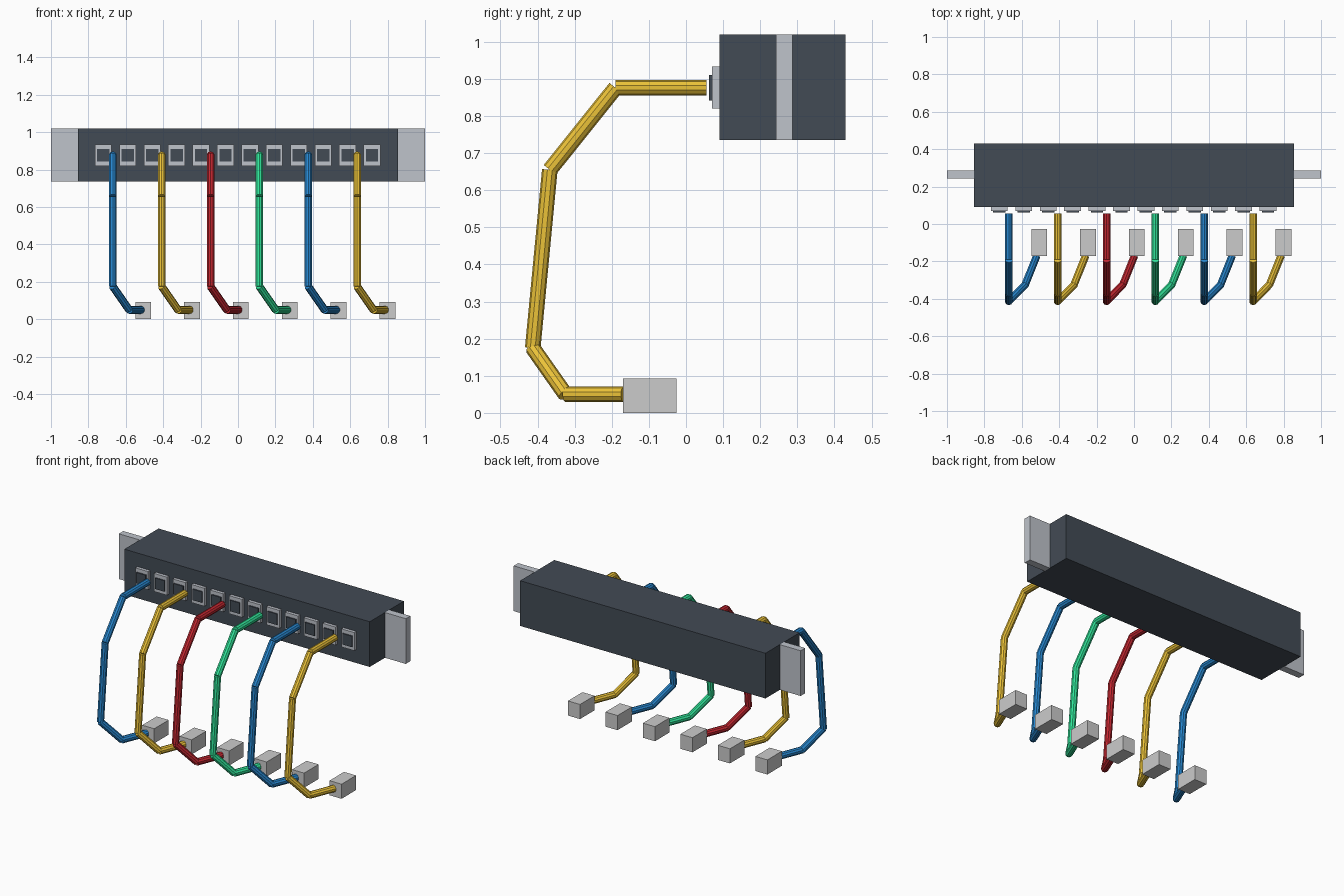
import bpy, bmesh
from mathutils import Vector, Matrix

if "Cube" in bpy.data.objects:
    bpy.data.objects.remove(bpy.data.objects["Cube"])


def material(name, rgb):
    m = bpy.data.materials.new(name)
    m.diffuse_color = (*rgb, 1)
    m.use_nodes = True
    m.node_tree.nodes["Principled BSDF"].inputs["Base Color"].default_value = m.diffuse_color
    return m


DARK = material("dark_slate", (0.055, 0.07, 0.09))
METAL = material("metal", (0.52, 0.55, 0.6))
CLEAR = material("pale_plastic", (0.65, 0.65, 0.65))
BLUE = material("blue", (0.02, 0.24, 0.62))
YELLOW = material("yellow", (0.83, 0.54, 0.04))
RED = material("red", (0.56, 0.02, 0.03))
GREEN = material("green", (0.03, 0.78, 0.32))


def finish(name, bm, mat):
    me = bpy.data.meshes.new(name)
    bm.to_mesh(me)
    bm.free()
    me.materials.append(mat)
    ob = bpy.data.objects.new(name, me)
    bpy.context.collection.objects.link(ob)
    return ob


def box(name, lo, hi, mat):
    lo, hi = Vector(lo), Vector(hi)
    bm = bmesh.new()
    bmesh.ops.create_cube(bm, size=1, matrix=Matrix.Translation((lo + hi) / 2)
                          @ Matrix.Diagonal((*(hi - lo), 1)))
    return finish(name, bm, mat)


def cable(name, points, radius, mat):
    # straight capped tubes laid end to end
    bm = bmesh.new()
    for a, b in zip(points, points[1:]):
        a, b = Vector(a), Vector(b)
        d = b - a
        rot = d.to_track_quat('Z', 'Y').to_matrix().to_4x4()
        bmesh.ops.create_cone(bm, cap_ends=True, segments=10, radius1=radius,
                              radius2=radius, depth=d.length,
                              matrix=Matrix.Translation((a + b) / 2) @ rot)
    return finish(name, bm, mat)


# Panel housing and mounting ears
box("panel_body", (-0.855, 0.09, 0.735), (0.855, 0.43, 1.02), DARK)
for s, side in ((-1, "left"), (1, "right")):
    x0, x1 = sorted((s * 0.855, s * 1.0))
    box(f"mounting_ear_{side}", (x0, 0.242, 0.735), (x1, 0.287, 1.02), METAL)

# Row of twelve ports
for i in range(12):
    x = -0.72 + 0.1306 * i
    box(f"port_frame_{i + 1}", (x - 0.045, 0.07, 0.82), (x + 0.045, 0.09, 0.934), METAL)
    box(f"port_opening_{i + 1}", (x - 0.033, 0.062, 0.842), (x + 0.033, 0.072, 0.911), DARK)

# Six hanging cables with end plugs: (x offset, y, z)
PATH = [(0, 0.055, 0.876), (0, -0.19, 0.876), (0, -0.367, 0.655),
        (0, -0.413, 0.175), (0.087, -0.325, 0.05), (0.15, -0.168, 0.05)]
for i, mat in enumerate((BLUE, YELLOW, RED, GREEN, BLUE, YELLOW)):
    x = -0.669 + 0.2612 * i
    cable(f"cable_{i + 1}", [(x + dx, y, z) for dx, y, z in PATH], 0.021, mat)
    box(f"cable_plug_{i + 1}", (x + 0.12, -0.17, 0), (x + 0.204, -0.026, 0.092), CLEAR)
